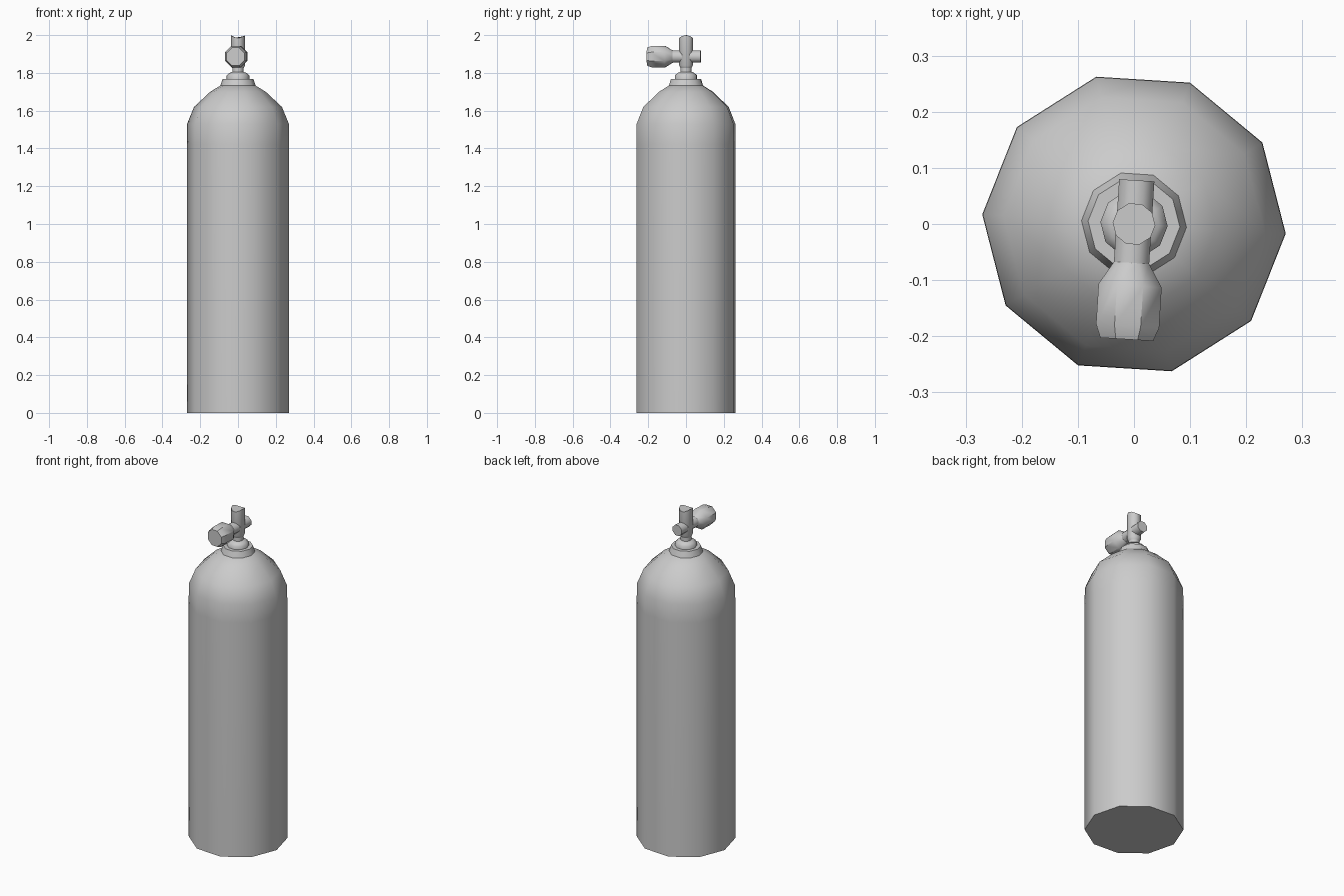
import bpy, bmesh, math
from mathutils import Matrix

if "Cube" in bpy.data.objects:
    bpy.data.objects.remove(bpy.data.objects["Cube"])

TURN = math.radians(-3.6)  # whole model is twisted slightly about z


def lathe(name, profile, sides, phase=0.0, matrix=Matrix(), angle=50):
    """Revolve (radius, height) pairs about z, cap both ends, then place."""
    bm = bmesh.new()
    rings = []
    for r, z in profile:
        rings.append([bm.verts.new((r * math.cos(phase + math.tau * i / sides),
                                    r * math.sin(phase + math.tau * i / sides), z))
                      for i in range(sides)])
    for a, b in zip(rings, rings[1:]):
        for i in range(sides):
            j = (i + 1) % sides
            bm.faces.new((a[i], a[j], b[j], b[i]))
    bm.faces.new(rings[0][::-1])
    bm.faces.new(rings[-1])
    bm.transform(Matrix.Rotation(TURN, 4, 'Z') @ matrix)
    bmesh.ops.recalc_face_normals(bm, faces=bm.faces)
    mesh = bpy.data.meshes.new(name)
    bm.to_mesh(mesh)
    bm.free()
    obj = bpy.data.objects.new(name, mesh)
    bpy.context.collection.objects.link(obj)
    bpy.ops.object.select_all(action='DESELECT')
    obj.select_set(True)
    bpy.context.view_layer.objects.active = obj
    bpy.ops.object.shade_smooth_by_angle(angle=math.radians(angle))
    return obj


# Tank body with domed shoulder
lathe("tank_body", [(0.271, 0), (0.271, 1.42), (0.27, 1.53), (0.233, 1.62),
                    (0.147, 1.70), (0.09, 1.735)], 10)

# Neck collar and the stepped ring above it
lathe("neck_collar", [(0.098, 1.72), (0.082, 1.768)], 10)
lathe("neck_ring", [(0.06, 1.76), (0.06, 1.787), (0.045, 1.8),
                    (0.03, 1.805), (0.03, 1.835)], 10)

# Valve post, its top curved from front to back
post = lathe("valve_post", [(0.03, 1.825), (0.038, 1.84), (0.038, 2.0)], 10)
for v in post.data.vertices:
    if v.co.z > 1.95:
        v.co.z -= 11 * v.co.y ** 2

# Horizontal parts: local z points to the front at valve height
side = Matrix.Translation((0, 0, 1.886)) @ Matrix.Rotation(math.pi / 2, 4, 'X')
lathe("valve_stem", [(0.034, -0.078), (0.034, 0.075)], 8, math.pi / 8, side)
lathe("valve_knob", [(0.033, 0.068), (0.061, 0.11), (0.061, 0.182),
                     (0.051, 0.206)], 8, math.pi / 8, side, 40)
